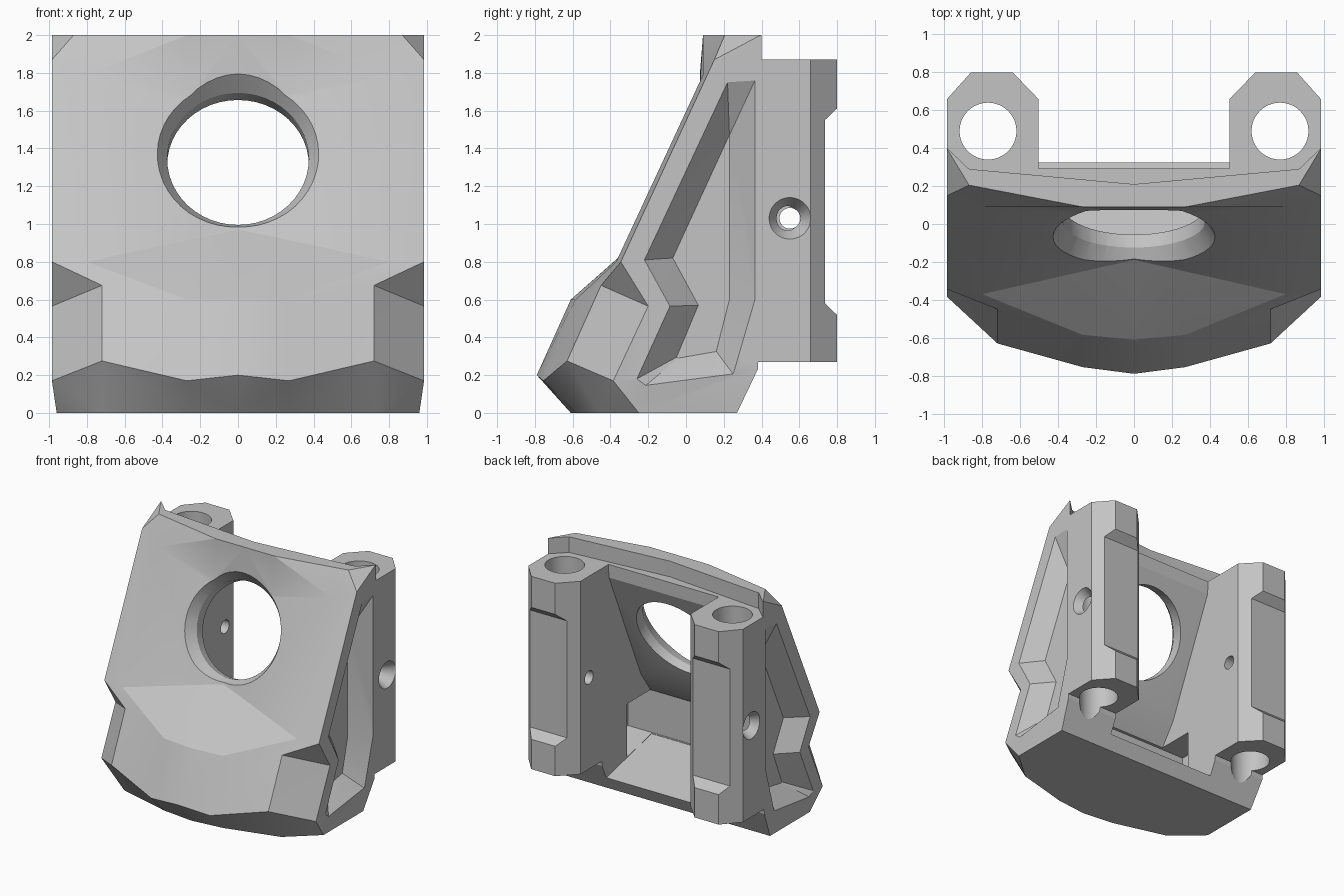
import bpy, bmesh, math

cube = bpy.data.objects.get("Cube")
if cube:
    bpy.data.objects.remove(cube, do_unlink=True)

grey = bpy.data.materials.new("plain_grey")
grey.use_nodes = True
grey.diffuse_color = (0.55, 0.55, 0.55, 1)
grey.node_tree.nodes["Principled BSDF"].inputs["Base Color"].default_value = (0.55, 0.55, 0.55, 1)


def loft(name, rings, flipped=()):
    """Closed solid through rings of equal length; flipped rows use the other diagonal."""
    bm = bmesh.new()
    rows = [[bm.verts.new(p) for p in ring] for ring in rings]
    n = len(rows[0])
    for r in range(len(rows) - 1):
        for i in range(n):
            j = (i + 1) % n
            a, b, c, d = rows[r][i], rows[r][j], rows[r + 1][j], rows[r + 1][i]
            # Diagonals are mirrored about the centre column
            swap = (i < 3) != (r in flipped)
            tris = ((a, b, d), (b, c, d)) if swap else ((a, b, c), (a, c, d))
            for t in tris:
                bm.faces.new(t)
    bm.faces.new(rows[0])
    bm.faces.new(rows[-1])
    bmesh.ops.recalc_face_normals(bm, faces=bm.faces)
    mesh = bpy.data.meshes.new(name)
    bm.to_mesh(mesh)
    bm.free()
    mesh.materials.append(grey)
    obj = bpy.data.objects.new(name, mesh)
    bpy.context.collection.objects.link(obj)
    return obj


def prism_x(name, pts, lo, hi):
    return loft(name, [[(x, y, z) for y, z in pts] for x in (lo, hi)])


def prism_z(name, pts, lo, hi):
    return loft(name, [[(x, y, z) for x, y in pts] for z in (lo, hi)])


def cone(name, r1, r2, depth, loc, rot=(0, 0, 0)):
    bpy.ops.mesh.primitive_cone_add(vertices=48, radius1=r1, radius2=r2,
                                    depth=depth, location=loc, rotation=rot)
    obj = bpy.context.object
    obj.name = name
    obj.data.materials.append(grey)
    return obj


def combine(body, other, operation):
    other.hide_render = True
    mod = body.modifiers.new(other.name, 'BOOLEAN')
    mod.operation = operation
    mod.solver = 'EXACT'
    mod.object = other
    bpy.context.view_layer.objects.active = body
    bpy.ops.object.modifier_apply(modifier=mod.name)
    bpy.data.objects.remove(other, do_unlink=True)


# Faceted front shell: centre-to-side points of each level, then the rear corner
levels = [
    [(0, -.61, 0), (.27, -.58, 0), (.72, -.46, 0), (.96, -.25, 0), (.96, .27, 0)],
    [(0, -.79, .2), (.27, -.755, .17), (.72, -.63, .275), (.985, -.385, .17), (.985, .38, .23)],
    [(0, -.61, .6), (.27, -.585, .6), (.72, -.45, .675), (.985, -.2, .565), (.985, .4, .565)],
    [(0, -.19, .97), (.27, -.25, .915), (.8, -.37, .8), (.985, -.345, .8), (.985, .4, .8)],
    [(0, .06, 1.63), (.27, .07, 1.685), (.8, .09, 1.79), (.985, .15, 1.87), (.985, .4, 1.87)],
    [(0, .09, 2), (.27, .09, 2), (.87, .205, 2), (.985, .395, 2), (.985, .4, 2)],
]
rings = []
for half in levels:
    left = [(-x, y, z) for x, y, z in reversed(half[1:4])]
    rx, ry, rz = half[4]
    rings.append(left + half[:4] + [(rx, ry, rz), (-rx, ry, rz)])
body = loft("bracket_body", rings, flipped=(4,))

# Two rear pillars
for s in (1, -1):
    outline = [(.45, .3), (.45, .603), (.64, .8), (.86, .8), (.985, .66), (.985, .3)]
    pillar = prism_z("pillar", [(s * x, y) for x, y in outline], .27, 1.9)
    combine(body, pillar, 'UNION')

# Stepped lip behind the top edge
lip = [(-1.2, .6), (-.985, .4), (-.87, .29), (0, .21), (.87, .29), (.985, .4),
       (1.2, .6), (1.2, 1), (-1.2, 1)]
combine(body, prism_z("lip_step", lip, 1.87, 2.2), 'DIFFERENCE')

# Open rear cavity with its wider lower recess
cavity = [(.9, 2.1), (.3, 2.1), (.29, 1.76), (-.13, .8), (-.27, .6), (-.27, .25),
          (.33, .11), (.9, .11)]
combine(body, prism_x("cavity", cavity, -.505, .505), 'DIFFERENCE')
recess = [(.05, .62), (-.28, .62), (-.28, .255), (.05, .178)]
combine(body, prism_x("lower_recess", recess, -.73, .73), 'DIFFERENCE')

# Shallow notch along the back of the pillars
notch = [(.735, .58), (.735, 1.55), (.84, 1.65), (.84, .48)]
combine(body, prism_x("back_notch", notch, -1.1, 1.1), 'DIFFERENCE')

# Tapered side pockets, vertical bores and countersunk cross holes
outer = [(.365, 1.76), (.22, 1.75), (-.22, .81), (-.085, .565), (-.26, .18),
         (-.22, .14), (.25, .205), (.365, .6)]
inner = [(.23, 1.47), (.22, 1.45), (-.07, .82), (.065, .57), (-.05, .295),
         (-.04, .29), (.16, .325), (.23, .6)]
for s in (1, -1):
    pocket = loft("side_pocket", [[(s * x, y, z) for y, z in ring]
                                  for x, ring in ((1.1, outer), (.985, outer), (.845, inner))])
    combine(body, pocket, 'DIFFERENCE')
    combine(body, cone("bore", .15, .15, 2.4, (s * .77, .49, 1)), 'DIFFERENCE')
    turn = (0, s * math.pi / 2, 0)
    combine(body, cone("cross_hole", .055, .055, .8, (s * .77, .55, 1.03), turn), 'DIFFERENCE')
    combine(body, cone("countersink", .05, .17, .2, (s * .985, .55, 1.03), turn), 'DIFFERENCE')

# Large tilted window with a chamfered rim
tilt = math.atan2(1, .39)
centre = (0, -.04, 1.365)
combine(body, cone("window", .375, .375, 1.1, centre, (tilt, 0, 0)), 'DIFFERENCE')
combine(body, cone("window_rim", .36, .46, .16, centre, (tilt, 0, 0)), 'DIFFERENCE')

# Soft shading on the curved parts, crisp edges elsewhere
bpy.ops.object.select_all(action='DESELECT')
body.select_set(True)
bpy.context.view_layer.objects.active = body
bpy.ops.object.shade_smooth_by_angle(angle=math.radians(20))
